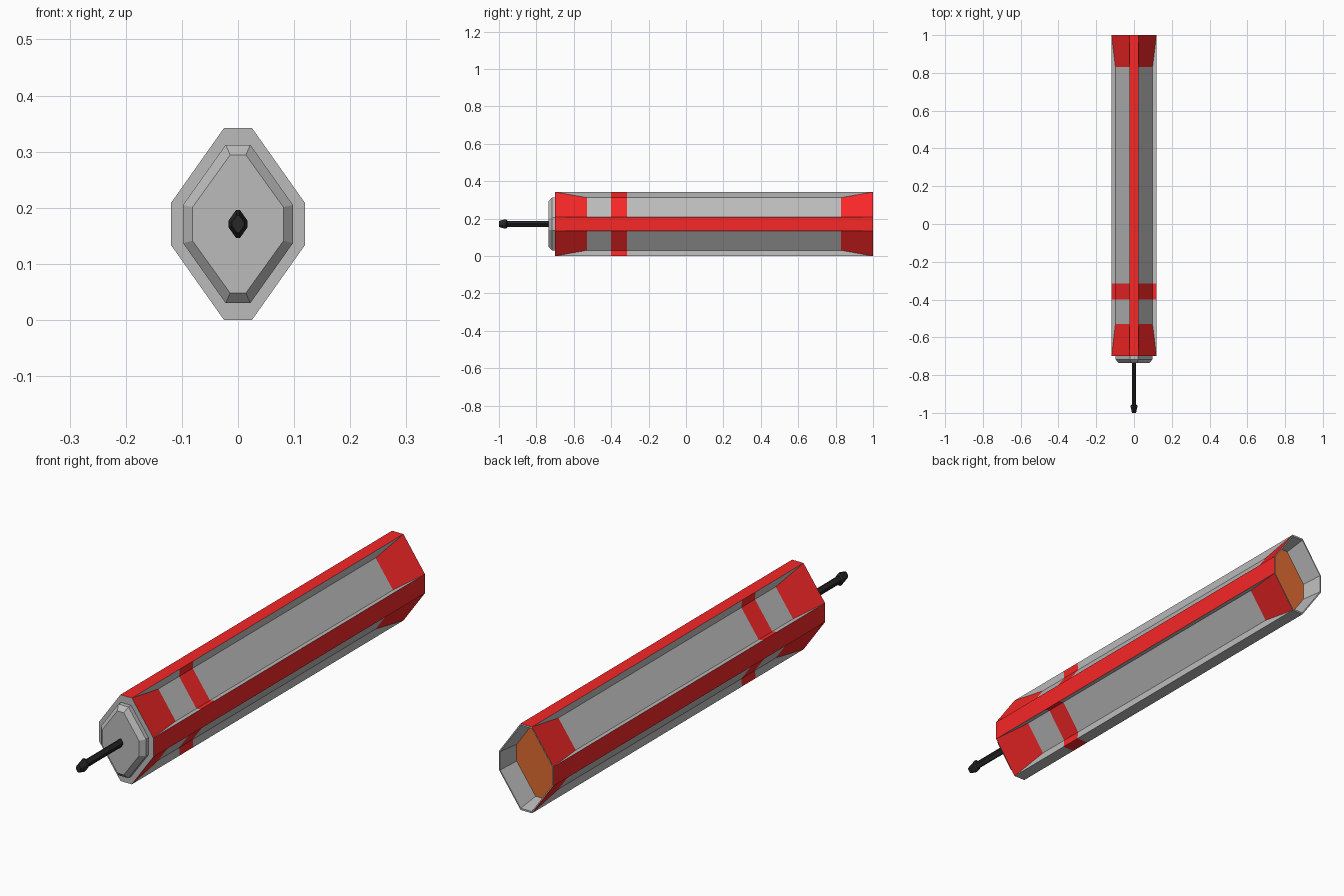
import bpy, bmesh

if "Cube" in bpy.data.objects:
    bpy.data.objects.remove(bpy.data.objects["Cube"])

ZC = 0.171  # height of the long axis


def material(name, rgb):
    m = bpy.data.materials.new(name)
    m.diffuse_color = (*rgb, 1)
    m.use_nodes = True
    m.node_tree.nodes["Principled BSDF"].inputs["Base Color"].default_value = m.diffuse_color
    return m


GREY = material("grey", (0.5, 0.5, 0.5))
RED = material("red", (0.93, 0.02, 0.02))
ORANGE = material("orange", (0.75, 0.15, 0.03))
BLACK = material("black", (0.02, 0.02, 0.02))


def octagon(a, w, h, b, s=1.0):
    """Elongated octagon, clockwise from top left: a/h top corners, w/b side corners."""
    right = [(a, h), (w, b), (w, -b), (a, -h)]
    pts = [(-a, h)] + right + [(-x, z) for x, z in reversed(right[1:])]
    return [(x * s, z * s) for x, z in pts]


def loft(name, rings, mats, pick=lambda seg, j: 0, cap_mats=(0, 0)):
    """Skin a list of (y, points) rings along y and close both ends."""
    bm = bmesh.new()
    loops = [[bm.verts.new((x, y, ZC + z)) for x, z in pts] for y, pts in rings]
    n = len(loops[0])
    for seg, (p, q) in enumerate(zip(loops, loops[1:])):
        for j in range(n):
            k = (j + 1) % n
            bm.faces.new((p[j], p[k], q[k], q[j])).material_index = pick(seg, j)
    bm.faces.new(loops[0]).material_index = cap_mats[0]
    bm.faces.new(loops[-1]).material_index = cap_mats[1]
    bmesh.ops.remove_doubles(bm, verts=bm.verts, dist=1e-5)
    bmesh.ops.recalc_face_normals(bm, faces=bm.faces)
    me = bpy.data.meshes.new(name)
    bm.to_mesh(me)
    bm.free()
    for m in mats:
        me.materials.append(m)
    ob = bpy.data.objects.new(name, me)
    bpy.context.collection.objects.link(ob)
    return ob


OUTER = (0.025, 0.119, 0.171, 0.038)
INNER = (0.022, 0.098, 0.141, 0.034)


def body_ring(recess, s=1.0):
    """16 points: each octagon corner doubled so the slanted panels can sink in."""
    out = octagon(*OUTER, s)
    inn = octagon(*INNER, s) if recess else out
    ring = []
    for i in range(0, 8, 2):  # corners i, i+1 bound one rail
        ring += [inn[i], out[i], out[i + 1], inn[i + 1]]
    return ring


# Body: sunken slanted panels between four rails, hollow at the back
sections = [(-0.70, body_ring(False)), (-0.53, body_ring(True)),
            (-0.40, body_ring(True)), (-0.315, body_ring(True)),
            (0.83, body_ring(True)), (1.0, body_ring(False)),
            (1.0, body_ring(False, 0.96)), (0.91, body_ring(False, 0.88))]


def body_colour(seg, j):
    kind, rail = j % 4, j // 4  # kind: 0 and 2 rail walls, 1 rail top, 3 panel
    if seg > 4:                 # rim and hollow
        return 0
    if seg == 2:                # painted band
        return 1
    if kind == 1:               # underside rail stays grey
        return 0 if rail == 2 else 1
    return 1 if kind == 3 and seg in (0, 4) else 0


loft("body", sections, [GREY, RED, ORANGE], body_colour, (0, 2))

# Bevelled front cap
loft("front_cap", [(-0.69, octagon(*INNER)), (-0.717, octagon(*INNER)),
                   (-0.735, octagon(0.014, 0.081, 0.123, 0.03))], [GREY])

# Thin rod with a flared tip
loft("front_rod", [(y, octagon(*OUTER, s)) for y, s in
                   [(-0.72, 0.095), (-0.955, 0.095), (-0.96, 0.145),
                    (-0.97, 0.145), (-1.0, 0.09)]], [BLACK])
